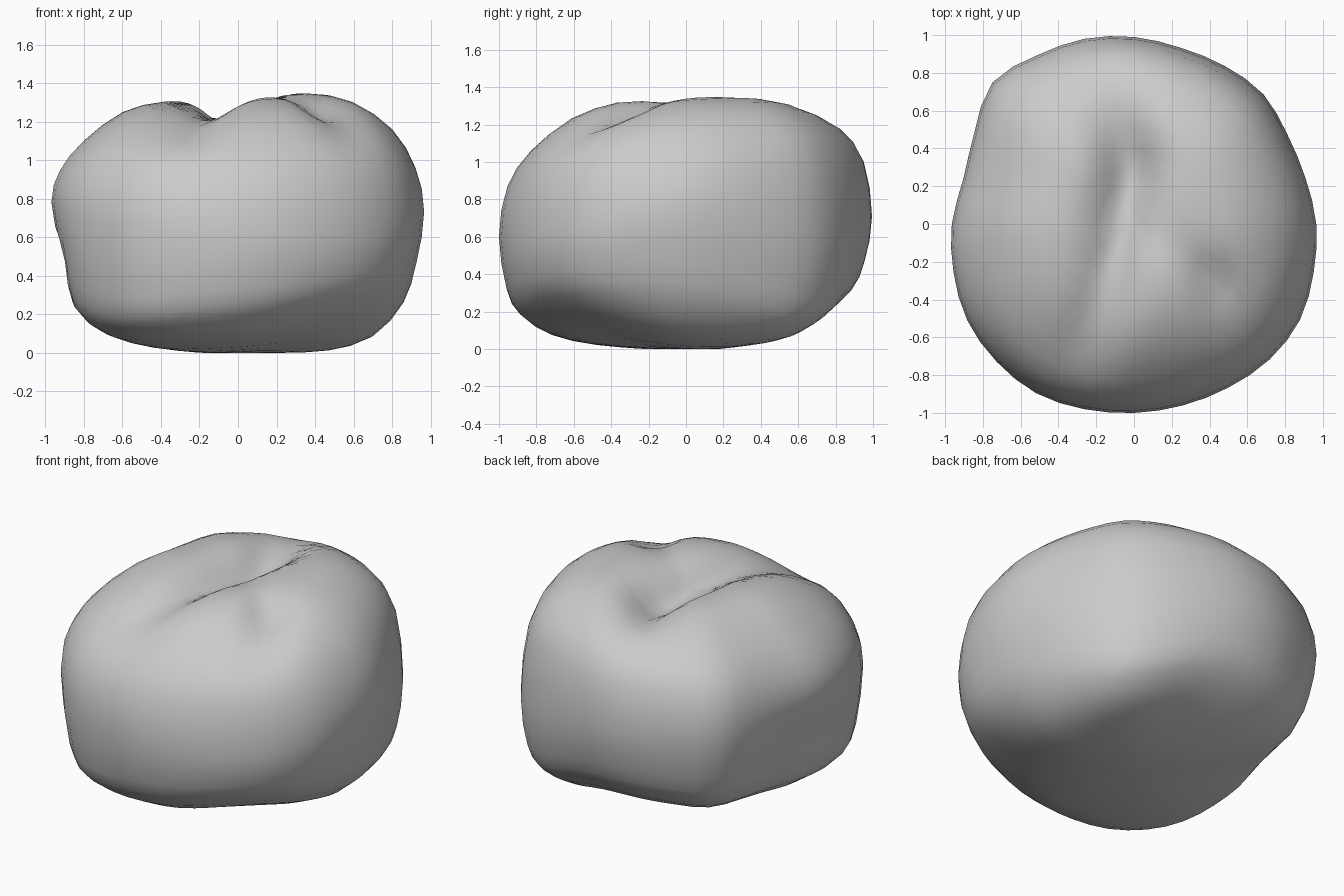
import bpy, bmesh, math
from mathutils import Vector

if "Cube" in bpy.data.objects:
    bpy.data.objects.remove(bpy.data.objects["Cube"])

# plan outline: radius every 15 degrees, counter-clockwise from +x
outline = [.965, .94, .94, .97, .965, .965, .99, 1.015, 1.03, 1.06, .975, .935,
           .965, .99, 1.02, 1.03, 1.035, 1.015, 1.0, .995, 1.0, 1.015, 1.015, .985]

# radius fraction of each profile level, then heights for the eight directions
# right, back right, back, back left, left, front left, front, front right
fractions = [.25, .5, .73, .89, .96, 1, .955, .83, .62, .4, .2]
heights = [
    [.0, .015, .09, .26, .47, .74, .96, 1.16, 1.3, 1.345, 1.33],
    [.0, .02, .055, .15, .28, .58, .99, 1.2, 1.32, 1.345, 1.33],
    [.015, .08, .18, .31, .46, .7, 1.01, 1.185, 1.29, 1.325, 1.325],
    [.02, .075, .16, .28, .46, .73, .97, 1.13, 1.25, 1.31, 1.315],
    [.01, .05, .13, .28, .55, .79, .95, 1.1, 1.25, 1.305, 1.31],
    [.0, .02, .065, .15, .29, .68, .91, 1.08, 1.22, 1.295, 1.31],
    [.005, .03, .09, .2, .33, .6, .87, 1.06, 1.23, 1.31, 1.33],
    [.01, .06, .165, .29, .4, .6, .91, 1.11, 1.26, 1.33, 1.33],
]

# dents across the top: stem groove and front right hollow, as x, y, depth
dents = [
    ([(-.14, .75, .02), (-.02, .3, .18), (-.09, -.1, .12), (-.17, -.4, .1), (-.25, -.62, .08), (-.33, -.85, .01)], .15),
    ([(.33, -.15, .03), (.43, -.3, .1), (.53, -.55, .04)], .13),
]


def spline(a, b, c, d, t):
    return .5 * (2*b + (c - a)*t + (2*a - 5*b + 4*c - d)*t*t + (3*b - a - 3*c + d)*t**3)


def radius(angle):
    f = angle / (2 * math.pi) * 24
    i = int(f)
    return spline(*[outline[(i + k) % 24] for k in (-1, 0, 1, 2)], f - i)


def along(values, s):
    j = min(int(s), len(values) - 2)
    return spline(*[values[max(0, min(len(values) - 1, j + k))] for k in (-1, 0, 1, 2)], s - j)


def profile(angle, s):
    q = angle / (math.pi / 4)
    i = int(q)
    z = spline(*[along(heights[(i + k) % 8], s) for k in (-1, 0, 1, 2)], q - i)
    f = along(fractions, s)
    # flank under the left bulge is pinched in
    f -= .035 * math.exp(-((angle - math.pi) / .35) ** 2 - ((z - .48) / .15) ** 2)
    return f, z


def dip(x, y):
    total = 0
    for path, width in dents:
        best = 0
        for (ax, ay, ad), (bx, by, bd) in zip(path, path[1:]):
            a, e = Vector((ax, ay)), Vector((bx - ax, by - ay))
            t = max(0, min(1, (Vector((x, y)) - a).dot(e) / e.length_squared))
            d = (Vector((x, y)) - a - e * t).length
            best = max(best, (ad + (bd - ad) * t) * math.exp(-(d / width) ** 2))
        total += best
    return total


# lumpy body: stacked rings closed by a fan at the bottom and at the sunken top
bm = bmesh.new()
N = 48
rings = []


def add_ring(s, shrink=1):
    ring = []
    for k in range(N):
        a = 2 * math.pi * k / N
        f, z = profile(a, s)
        f, z = f * shrink, z * shrink + 1.32 * (1 - shrink)
        x, y = f * radius(a) * math.cos(a), f * radius(a) * math.sin(a)
        if z > .8:
            z -= dip(x, y)
        ring.append(bm.verts.new((x, y, max(z, 0))))
    rings.append(ring)


for i in range(21):
    add_ring(i / 2)
add_ring(10, .65)
add_ring(10, .3)

bottom = bm.verts.new((0, 0, 0))
top = bm.verts.new((0, 0, 1.32 - dip(0, 0)))
for k in range(N):
    n = (k + 1) % N
    for lo, hi in zip(rings, rings[1:]):
        bm.faces.new((lo[k], lo[n], hi[n], hi[k]))
    bm.faces.new((bottom, rings[0][n], rings[0][k]))
    bm.faces.new((top, rings[-1][k], rings[-1][n]))
for face in bm.faces:
    face.smooth = True

mesh = bpy.data.meshes.new("fruit_body")
bm.to_mesh(mesh)
bm.free()
body = bpy.data.objects.new("fruit_body", mesh)
bpy.context.collection.objects.link(body)
